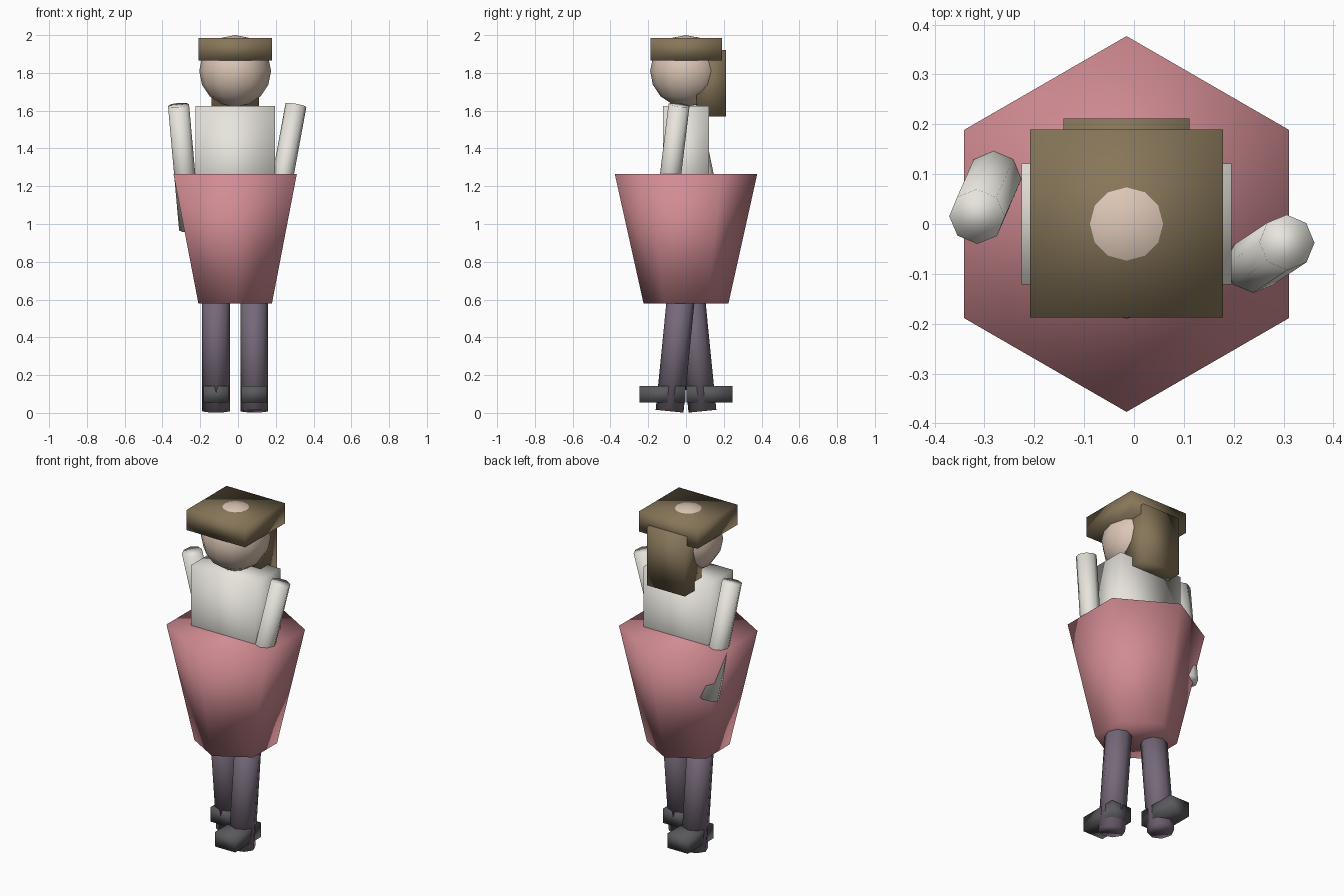
import bpy, bmesh
from mathutils import Vector, Matrix

if "Cube" in bpy.data.objects:
    bpy.data.objects.remove(bpy.data.objects["Cube"])

CX = -0.015  # body axis


def mat(name, r, g, b):
    m = bpy.data.materials.new(name)
    m.diffuse_color = (r, g, b, 1)
    m.use_nodes = True
    m.node_tree.nodes["Principled BSDF"].inputs["Base Color"].default_value = m.diffuse_color
    return m


SKIN = mat("skin", 0.72, 0.57, 0.47)
BROWN = mat("brown", 0.24, 0.18, 0.10)
WHITE = mat("white", 0.80, 0.78, 0.72)
PINK = mat("pink", 0.64, 0.26, 0.29)
PURPLE = mat("purple", 0.18, 0.14, 0.19)
DARK = mat("dark", 0.10, 0.10, 0.11)


def finish(name, bm, material):
    # the whole model is smooth shaded, caps included
    for f in bm.faces:
        f.smooth = True
    me = bpy.data.meshes.new(name)
    bm.to_mesh(me)
    bm.free()
    me.materials.append(material)
    ob = bpy.data.objects.new(name, me)
    bpy.context.collection.objects.link(ob)
    return ob


def box(name, lo, hi, material):
    lo, hi = Vector(lo), Vector(hi)
    bm = bmesh.new()
    bmesh.ops.create_cube(bm, size=1, matrix=Matrix.Translation((lo + hi) / 2)
                          @ Matrix.Diagonal((hi - lo).to_4d()))
    return finish(name, bm, material)


def tube(name, bottom, top, r1, r2, sides, material):
    a, b = Vector(bottom), Vector(top)
    d = b - a
    rot = Vector((0, 0, 1)).rotation_difference(d).to_matrix().to_4x4()
    bm = bmesh.new()
    bmesh.ops.create_cone(bm, cap_ends=True, segments=sides, radius1=r1, radius2=r2,
                          depth=d.length, matrix=Matrix.Translation((a + b) / 2) @ rot)
    return finish(name, bm, material)


# head
bm = bmesh.new()
bmesh.ops.create_uvsphere(bm, u_segments=12, v_segments=8, radius=0.19,
                          matrix=Matrix.Translation((CX, 0, 1.81)))
finish("head", bm, SKIN)

# hair band and hair hanging at the back
box("hair_top", (CX - 0.194, -0.188, 1.865), (CX + 0.194, 0.19, 1.985), BROWN)
box("hair_back", (CX - 0.126, 0.055, 1.57), (CX + 0.126, 0.212, 1.92), BROWN)

# torso and six-sided skirt
box("torso", (CX - 0.211, -0.121, 1.02), (CX + 0.211, 0.121, 1.625), WHITE)
tube("skirt", (CX, 0, 0.58), (CX, 0, 1.265), 0.225, 0.377, 6, PINK)

# arms: the left swings back, the right swings forward
tube("left_arm", (-0.256, 0.149, 0.97), (-0.315, 0.015, 1.63), 0.056, 0.056, 8, WHITE)
tube("right_arm", (0.186, -0.117, 0.97), (0.307, -0.037, 1.63), 0.056, 0.056, 8, WHITE)

# striding legs and shoes
for side, s in (("left", -1), ("right", 1)):
    x = CX + s * 0.101
    tube(side + "_leg", (x, -s * 0.087, 0.009), (x, -s * 0.018, 0.70), 0.074, 0.074, 8, PURPLE)
    y0, y1 = sorted((-s * 0.245, -s * 0.003))
    box(side + "_shoe", (x - 0.067, y0, 0.055), (x + 0.067, y1, 0.142), DARK)
